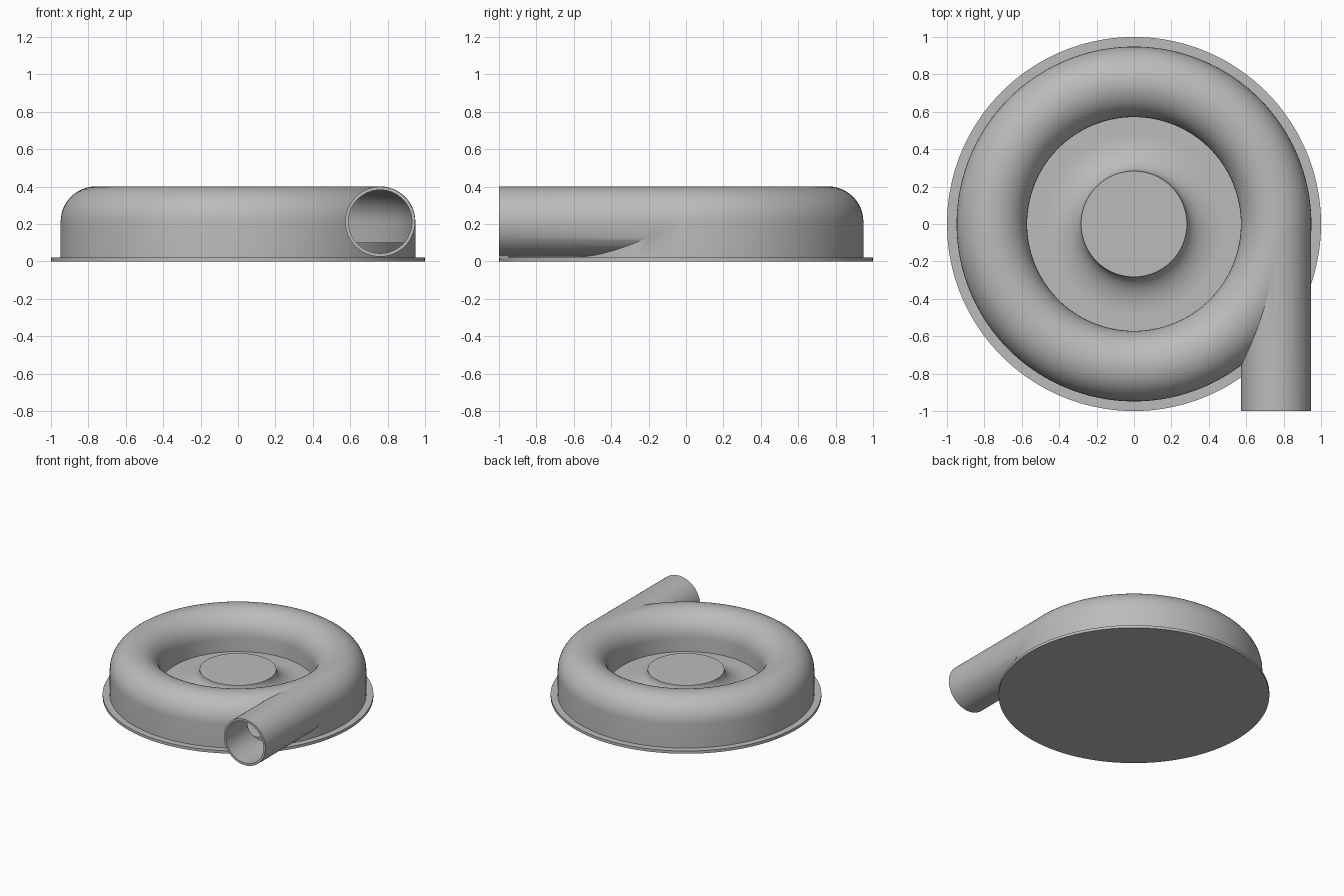
import bpy, bmesh
from math import sin, cos, pi, tau, radians
from mathutils import Matrix

cube = bpy.data.objects.get("Cube")
if cube:
    bpy.data.objects.remove(cube, do_unlink=True)

SEGMENTS = 144
RING, AXIS_Z = 0.76, 0.2125     # centre line of the duct

metal = bpy.data.materials.new("grey metal")
metal.use_nodes = True
GREY = (0.5, 0.5, 0.5, 1)
metal.diffuse_color = GREY
metal.node_tree.nodes["Principled BSDF"].inputs["Base Color"].default_value = GREY


def make_object(name, bm):
    bmesh.ops.remove_doubles(bm, verts=bm.verts, dist=1e-5)
    bmesh.ops.recalc_face_normals(bm, faces=bm.faces)
    mesh = bpy.data.meshes.new(name)
    bm.to_mesh(mesh)
    bm.free()
    mesh.materials.append(metal)
    obj = bpy.data.objects.new(name, mesh)
    bpy.context.collection.objects.link(obj)
    return obj


def revolve(name, profile, closed=False):
    """Spin (radius, height) points round the z axis."""
    bm = bmesh.new()
    verts = [bm.verts.new((r, 0, z)) for r, z in profile]
    pairs = list(zip(verts, verts[1:]))
    if closed:
        pairs.append((verts[-1], verts[0]))
    edges = [bm.edges.new(p) for p in pairs]
    bmesh.ops.spin(bm, geom=verts + edges, cent=(0, 0, 0), axis=(0, 0, 1),
                   angle=tau, steps=SEGMENTS, use_merge=True)
    return make_object(name, bm)


def arch(radius, bottom):
    """Half-round duct section with straight walls down to the bottom."""
    top = [(RING + radius * cos(pi * i / 24), AXIS_Z + radius * sin(pi * i / 24))
           for i in range(25)]
    return [(RING + radius, bottom)] + top + [(RING - radius, bottom)]


def tube(name, radius, y_front, y_back):
    bm = bmesh.new()
    place = (Matrix.Translation((RING, (y_front + y_back) / 2, AXIS_Z))
             @ Matrix.Rotation(pi / 2, 4, 'X'))
    bmesh.ops.create_cone(bm, cap_ends=True, segments=64, radius1=radius,
                          radius2=radius, depth=y_back - y_front, matrix=place)
    return make_object(name, bm)


def combine(obj, other, operation):
    mod = obj.modifiers.new(operation.title(), 'BOOLEAN')
    mod.operation, mod.object, mod.solver = operation, other, 'EXACT'
    bpy.context.view_layer.objects.active = obj
    bpy.ops.object.modifier_apply(modifier=mod.name)
    bpy.data.objects.remove(other, do_unlink=True)


# Scroll casing with its tangential outlet, hollowed by the duct and the bore
casing = revolve("scroll_casing", arch(0.1885, 0.01), closed=True)
combine(casing, tube("outlet_pipe", 0.187, -1.0, -0.001), 'UNION')
combine(casing, revolve("duct_cutter", arch(0.171, 0.05), closed=True), 'DIFFERENCE')
combine(casing, tube("bore_cutter", 0.1695, -1.1, -0.002), 'DIFFERENCE')

# Thin base flange
flange = revolve("base_flange", [(0, 0), (1, 0), (1, 0.022), (0, 0.022)])

# Back plate sweeping up to a flat hub
FLOOR, HUB_Z, HUB_R, SWEEP = 0.1, 0.222, 0.283, 0.2
sweep = [(HUB_R + SWEEP * (1 - cos(a)), HUB_Z - (HUB_Z - FLOOR) * sin(a))
         for a in (pi / 2 * i / 16 for i in range(17))]
plate = revolve("back_plate_and_hub",
                [(0, HUB_Z)] + sweep + [(0.935, FLOOR), (0.935, 0.015), (0, 0.015)])

for obj in (casing, flange, plate):
    bpy.ops.object.select_all(action='DESELECT')
    obj.select_set(True)
    bpy.context.view_layer.objects.active = obj
    bpy.ops.object.shade_smooth_by_angle(angle=radians(30))
